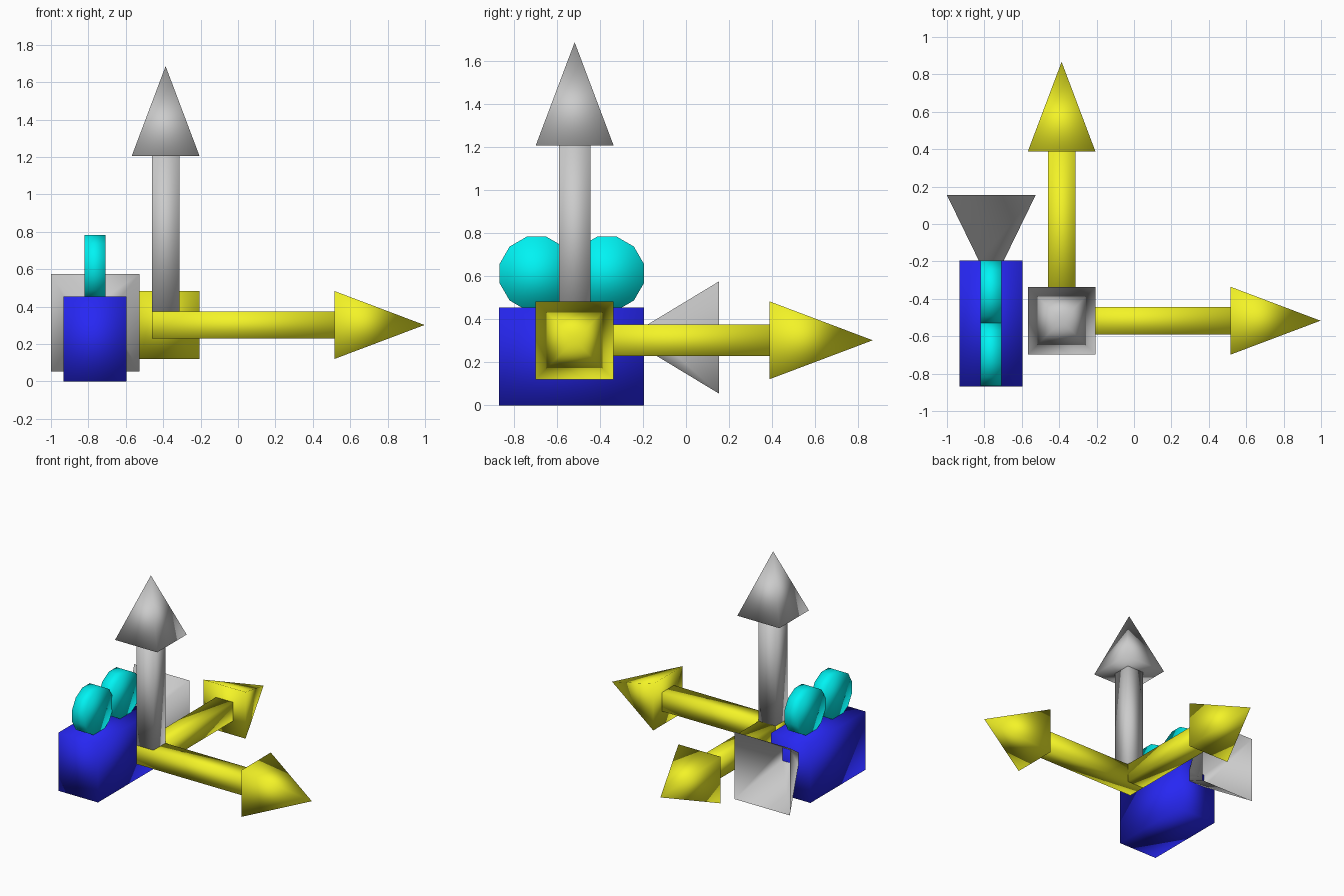
import bpy, bmesh, math
from mathutils import Vector, Matrix

if "Cube" in bpy.data.objects:
    bpy.data.objects.remove(bpy.data.objects["Cube"])

HUB = Vector((-0.387, -0.517, 0.302))   # where the three arrows meet
HALF = 0.073                            # half width of an arrow shaft


def material(name, rgb):
    m = bpy.data.materials.new(name)
    m.diffuse_color = (*rgb, 1)
    m.use_nodes = True
    m.node_tree.nodes["Principled BSDF"].inputs["Base Color"].default_value = m.diffuse_color
    return m


YELLOW = material("yellow", (0.9, 0.9, 0.02))
BLUE = material("blue", (0.02, 0.02, 0.9))
CYAN = material("cyan", (0.0, 0.9, 0.9))


def finish(name, bm, mat=None, matrix=Matrix()):
    bm.transform(matrix)
    bmesh.ops.recalc_face_normals(bm, faces=bm.faces)
    me = bpy.data.meshes.new(name)
    bm.to_mesh(me)
    bm.free()
    me.shade_smooth()
    ob = bpy.data.objects.new(name, me)
    bpy.context.collection.objects.link(ob)
    if mat:
        me.materials.append(mat)
    return ob


def square_frustum(bm, z0, z1, half0, half1, caps=True):
    """Square prism, taper or pyramid along z; halves are (x, y) half sizes."""
    low, high = [[bm.verts.new((sx * h[0], sy * h[1], z))
                  for sx, sy in ((-1, -1), (1, -1), (1, 1), (-1, 1))]
                 for z, h in ((z0, half0), (z1, half1))]
    for i in range(4):
        j = (i + 1) % 4
        bm.faces.new((low[i], low[j], high[j], high[i]))
    if caps:
        bm.faces.new(low[::-1])
        bm.faces.new(high)


def arrow(name, axis, start, mat=None):
    # square shaft and pyramid head, built along z then turned to the axis
    turn = Matrix.Translation(HUB) @ {
        "X": Matrix.Rotation(math.pi / 2, 4, "Y"),
        "Y": Matrix.Rotation(-math.pi / 2, 4, "X"),
        "Z": Matrix()}[axis]
    bm = bmesh.new()
    square_frustum(bm, start, 0.904, (HALF, HALF), (HALF, HALF))
    finish(name + "_shaft", bm, mat, turn)
    bm = bmesh.new()
    bmesh.ops.create_cone(bm, cap_ends=True, segments=4, radius1=0.181 * math.sqrt(2),
                          radius2=0, depth=0.48,
                          matrix=Matrix.Translation((0, 0, 1.144)) @ Matrix.Rotation(math.pi / 4, 4, "Z"))
    # square the base up with the axes whichever way the cone starts
    base = [v for v in bm.verts if v.co.z < 1.0]
    if min(abs(base[0].co.x), abs(base[0].co.y)) < 0.01:
        bm.transform(Matrix.Rotation(math.pi / 4, 4, "Z"))
    finish(name + "_head", bm, mat, turn)


# three axis arrows sharing one corner block
arrow("right_arrow", "X", -HALF, YELLOW)
arrow("back_arrow", "Y", HALF, YELLOW)
arrow("up_arrow", "Z", HALF)

# camera body
bm = bmesh.new()
square_frustum(bm, 0, 0.454, (0.169, 0.337), (0.169, 0.337))
finish("camera_body", bm, BLUE, Matrix.Translation((-0.765, -0.531, 0)))

# two twelve-sided film reels on top
for name, y in (("front_reel", -0.694), ("back_reel", -0.367)):
    bm = bmesh.new()
    bmesh.ops.create_cone(bm, cap_ends=True, segments=12, radius1=0.177, radius2=0.177, depth=0.112)
    bm.transform(Matrix.Rotation(math.pi / 12, 4, "Z"))
    if not any(abs(v.co.x - 0.171) < 0.002 for v in bm.verts):
        bm.transform(Matrix.Rotation(math.pi / 12, 4, "Z"))
    finish(name, bm, CYAN, Matrix.Translation((-0.765, y, 0.612)) @ Matrix.Rotation(math.pi / 2, 4, "Y"))

# open flared lens hood at the back of the body
bm = bmesh.new()
square_frustum(bm, 0, 0.349, (0.067, 0.05), (0.237, 0.261), caps=False)
finish("lens_hood", bm, None,
       Matrix.Translation((-0.763, -0.195, 0.315)) @ Matrix.Rotation(-math.pi / 2, 4, "X"))
